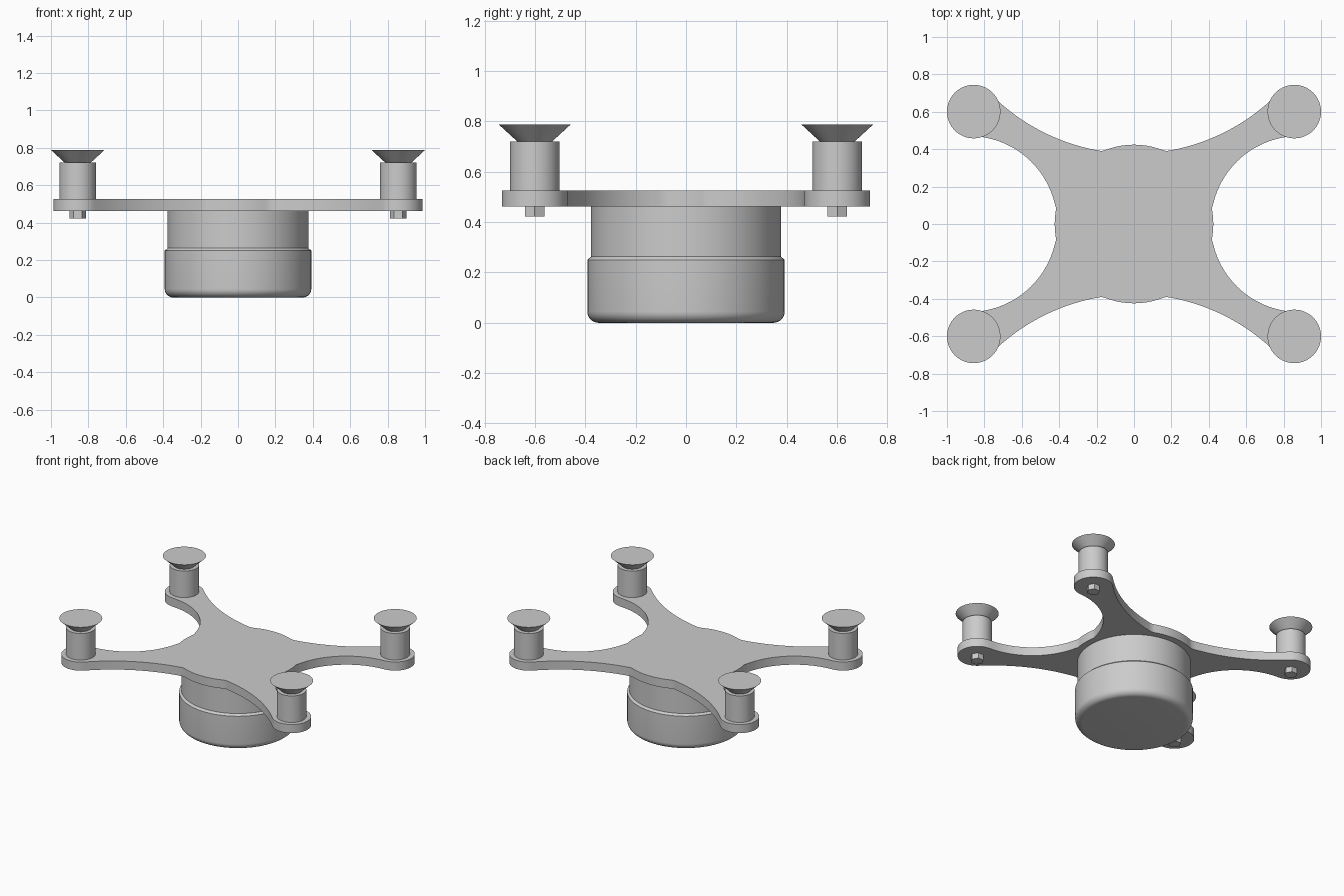
import bpy, bmesh
from math import sin, cos, atan2, pi, radians

if "Cube" in bpy.data.objects:
    bpy.data.objects.remove(bpy.data.objects["Cube"])

FX, FY = 0.857, 0.601        # arm end centres
END_R, HUB_R = 0.13, 0.424   # arm end and central disc radii


def finish(name, bm, smooth=True):
    bmesh.ops.recalc_face_normals(bm, faces=bm.faces)
    me = bpy.data.meshes.new(name)
    bm.to_mesh(me)
    bm.free()
    ob = bpy.data.objects.new(name, me)
    bpy.context.collection.objects.link(ob)
    if smooth:
        bpy.ops.object.select_all(action='DESELECT')
        ob.select_set(True)
        bpy.context.view_layer.objects.active = ob
        bpy.ops.object.shade_smooth_by_angle(angle=radians(30))
    return ob


def lathe(name, profile, x=0, y=0, n=64, smooth=True):
    """Closed solid of revolution from (radius, z) pairs."""
    bm = bmesh.new()
    rings = [[bm.verts.new((x + r * cos(2 * pi * i / n), y + r * sin(2 * pi * i / n), z))
              for i in range(n)] for r, z in profile]
    for a, b in zip(rings, rings[1:]):
        for i in range(n):
            j = (i + 1) % n
            bm.faces.new((a[i], a[j], b[j], b[i]))
    bm.faces.new(rings[0][::-1])
    bm.faces.new(rings[-1])
    return finish(name, bm, smooth)


def arc(cx, cy, r, a0, a1, n):
    return [(cx + r * cos(a0 + (a1 - a0) * i / n), cy + r * sin(a0 + (a1 - a0) * i / n))
            for i in range(n + 1)]


# Plate: hub disc edge, concave arm sides and round arm ends (one quadrant)
cx, rx = 0.881, 0.470        # side cutout circle on the x axis
cy, ry = 1.456, 1.080        # front/back cutout circle on the y axis
low_end = atan2(-FY, cx - FX)           # tangent directions at the arm end
high_end = atan2(cy - FY, -FX)
hub0, hub1 = atan2(0.083, 0.417), atan2(0.386, 0.176)
quad = arc(0, 0, HUB_R, 0, hub0, 4)
quad += arc(cx, 0, rx, atan2(0.083, 0.417 - cx), low_end + pi, 24)[1:]
quad += arc(FX, FY, END_R, low_end, high_end, 32)[1:]
quad += arc(0, cy, ry, high_end - pi, atan2(0.386 - cy, 0.176), 24)[1:]
quad += arc(0, 0, HUB_R, hub1, pi / 2, 8)[1:]
half = quad + [(-x, y) for x, y in quad[-2::-1]]
outline = half + [(x, -y) for x, y in half[-2:0:-1]]

bm = bmesh.new()
face = bm.faces.new([bm.verts.new((x, y, 0.463)) for x, y in outline])
ext = bmesh.ops.extrude_face_region(bm, geom=[face], use_keep_orig=True)
bmesh.ops.translate(bm, vec=(0, 0, 0.063),
                    verts=[g for g in ext['geom'] if isinstance(g, bmesh.types.BMVert)])
finish("arm_plate", bm)

# Round body with filleted bottom edge and stepped upper section
fillet = [(0.347 + r, 0.045 + z) for r, z in arc(0, 0, 0.045, -pi / 2, 0, 8)]
lathe("body_lower", fillet + [(0.392, 0.25), (0.377, 0.263)], n=96)
lathe("body_upper", [(0.377, 0.263), (0.377, 0.463)], n=96)

# Posts, suction cups and hex bolts at each arm end
for sx, side in ((-1, "left"), (1, "right")):
    for sy, end in ((-1, "front"), (1, "back")):
        x, y, tag = sx * FX, sy * FY, f"{end}_{side}"
        lathe("post_" + tag, [(0.098, 0.526), (0.098, 0.721)], x, y)
        lathe("suction_cup_" + tag, [(0.07, 0.721), (0.143, 0.788)], x, y)
        lathe("hex_bolt_" + tag, [(0.044, 0.423), (0.044, 0.463)], x, y, 6, False)
